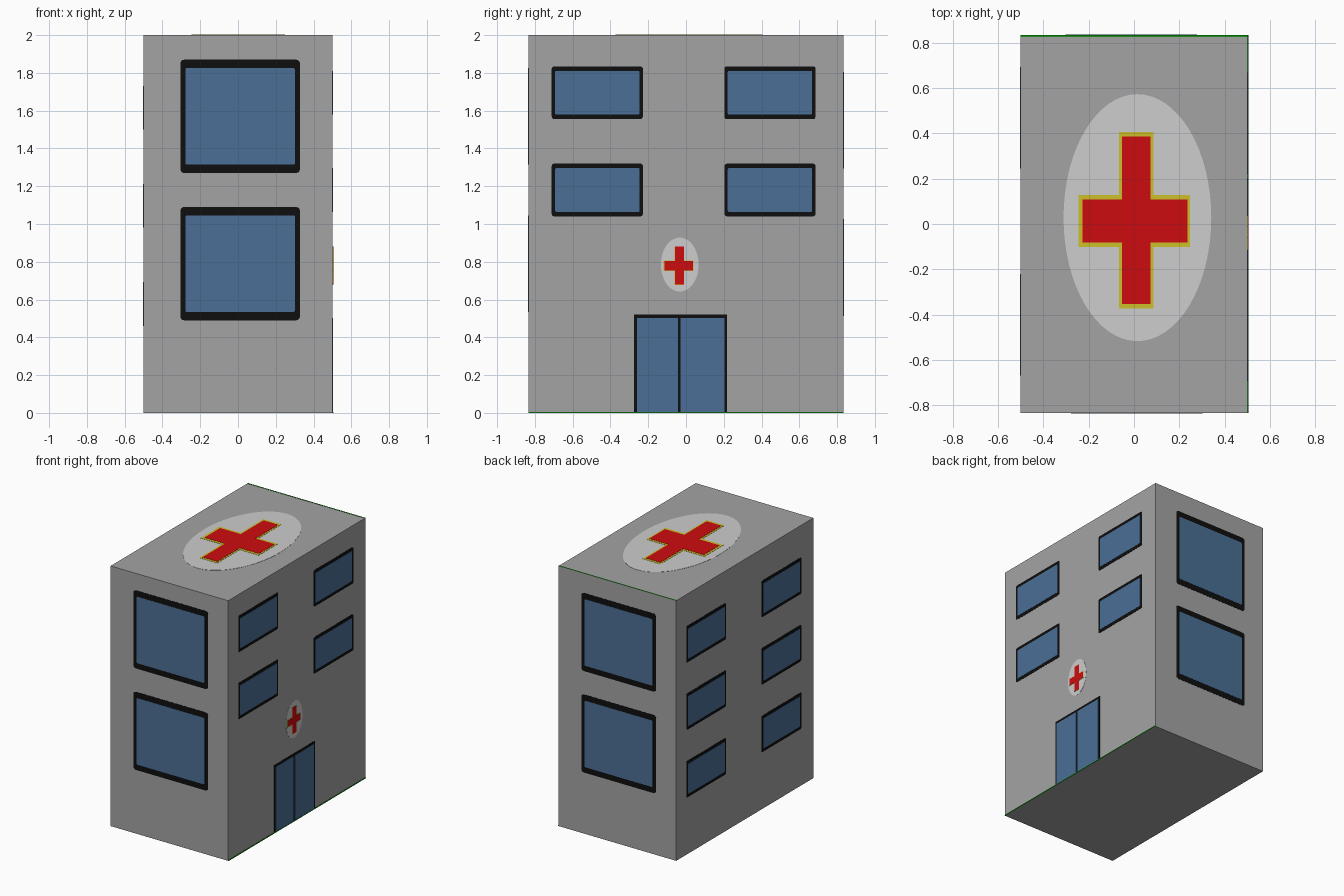
import bpy, bmesh, math
from mathutils import Vector

if "Cube" in bpy.data.objects:
    bpy.data.objects.remove(bpy.data.objects["Cube"])

W, D, H = 0.5, 0.833, 2.0   # half width, half depth, height


def material(name, rgb):
    m = bpy.data.materials.new(name)
    lin = [((c / 255 + 0.055) / 1.055) ** 2.4 if c > 10 else c / 255 / 12.92 for c in rgb]
    m.diffuse_color = (*lin, 1)
    m.use_nodes = True
    m.node_tree.nodes["Principled BSDF"].inputs["Base Color"].default_value = m.diffuse_color
    return m


WALL = material("wall grey", (164, 164, 164))
GLASS = material("window blue", (75, 111, 150))
BLACK = material("frame black", (14, 14, 14))
RED = material("cross red", (206, 12, 15))
PALE = material("pale grey", (205, 205, 205))
YELLOW = material("outline yellow", (204, 192, 40))
GREEN = material("edge green", (20, 150, 20))

# Each side of the block: (origin, across, up, outward)
SIDES = {
    "front": ((0, -D, 0), (1, 0, 0), (0, 0, 1), (0, -1, 0)),
    "back": ((0, D, 0), (-1, 0, 0), (0, 0, 1), (0, 1, 0)),
    "right": ((W, 0, 0), (0, 1, 0), (0, 0, 1), (1, 0, 0)),
    "left": ((-W, 0, 0), (0, -1, 0), (0, 0, 1), (-1, 0, 0)),
    "roof": ((0, 0, H), (1, 0, 0), (0, 1, 0), (0, 0, 1)),
}


def plate(name, side, points, mat, layer):
    """Thin plate with the given outline, standing proud of a side."""
    o, a, u, n = (Vector(v) for v in SIDES[side])
    bm = bmesh.new()
    face = bm.faces.new([bm.verts.new(o + a * p + u * q) for p, q in points])
    ext = bmesh.ops.extrude_face_region(bm, geom=[face])
    bmesh.ops.translate(bm, vec=n * 0.0015 * layer,
                        verts=[g for g in ext["geom"] if isinstance(g, bmesh.types.BMVert)])
    bmesh.ops.recalc_face_normals(bm, faces=bm.faces)
    mesh = bpy.data.meshes.new(name)
    bm.to_mesh(mesh)
    bm.free()
    mesh.materials.append(mat)
    ob = bpy.data.objects.new(name, mesh)
    bpy.context.collection.objects.link(ob)
    return ob


def rect(p0, p1, q0, q1, r=0.0):
    """Rectangle outline with optional rounded corners."""
    if r == 0:
        return [(p0, q0), (p1, q0), (p1, q1), (p0, q1)]
    pts = []
    corners = [(p1 - r, q0 + r, -90), (p1 - r, q1 - r, 0),
               (p0 + r, q1 - r, 90), (p0 + r, q0 + r, 180)]
    for cx, cy, start in corners:
        for k in range(4):
            t = math.radians(start + 30 * k)
            pts.append((cx + r * math.cos(t), cy + r * math.sin(t)))
    return pts


def ellipse(cx, cy, rx, ry, n=48):
    return [(cx + rx * math.cos(2 * math.pi * i / n),
             cy + ry * math.sin(2 * math.pi * i / n)) for i in range(n)]


def cross(vert, horiz):
    """Cross outline from an upright and a crossbar, each (p0, p1, q0, q1)."""
    a0, a1, b0, b1 = vert
    c0, c1, d0, d1 = horiz
    return [(a0, b0), (a1, b0), (a1, d0), (c1, d0), (c1, d1), (a1, d1),
            (a1, b1), (a0, b1), (a0, d1), (c0, d1), (c0, d0), (a0, d0)]


def window(name, side, p0, p1, q0, q1, bx, by, r):
    plate(name + "_frame", side, rect(p0, p1, q0, q1, r), BLACK, 1)
    plate(name + "_glass", side, rect(p0 + bx, p1 - bx, q0 + by, q1 - by, r / 2), GLASS, 2)


# Main block
bpy.ops.mesh.primitive_cube_add(size=1, location=(0, 0, H / 2))
block = bpy.context.object
block.name = "building_block"
block.scale = (2 * W, 2 * D, H)
bpy.ops.object.transform_apply(location=True, scale=True)
block.data.materials.append(WALL)

# Large windows on the narrow ends
for side, drop in (("front", 0), ("back", 0.02)):
    for z in (1.27, 0.49):
        window(side + "_window", side, -0.305, 0.328, z - drop, z + 0.6 - drop, 0.026, 0.044, 0.02)

# Small windows on the long sides
for side, rows in (("right", (1.555, 1.04)), ("left", (1.475, 0.957, 0.437))):
    for z in rows:
        for y in (-0.711, 0.203):
            window(side + "_window", side, y, y + 0.483, z, z + 0.28, 0.018, 0.024, 0.014)

# Double door
plate("door_frame", "right", rect(-0.275, 0.217, 0, 0.522), BLACK, 1)
plate("door_leaf_left", "right", rect(-0.259, -0.042, 0.004, 0.503), GLASS, 2)
plate("door_leaf_right", "right", rect(-0.028, 0.203, 0.004, 0.503), GLASS, 2)

# Small sign above the door
plate("sign_disc", "right", ellipse(-0.033, 0.785, 0.1, 0.143), PALE, 1)
plate("sign_outline", "right", cross((-0.06, -0.01, 0.677, 0.882), (-0.118, 0.04, 0.75, 0.808)), YELLOW, 2)
plate("sign_cross", "right", cross((-0.059, -0.011, 0.679, 0.88), (-0.113, 0.036, 0.754, 0.804)), RED, 3)

# Roof marking
plate("roof_disc", "roof", ellipse(0.015, 0.028, 0.326, 0.545, 64), PALE, 1)
plate("roof_outline", "roof", cross((-0.067, 0.085, -0.373, 0.405), (-0.246, 0.248, -0.102, 0.128)), YELLOW, 2)
plate("roof_cross", "roof", cross((-0.053, 0.072, -0.354, 0.386), (-0.228, 0.236, -0.081, 0.109)), RED, 3)

# Thin green edge trims
plate("roof_edge_trim", "roof", rect(-W, W, D - 0.008, D), GREEN, 1)
plate("base_edge_trim", "right", rect(-D, D, 0, 0.006), GREEN, 3)
